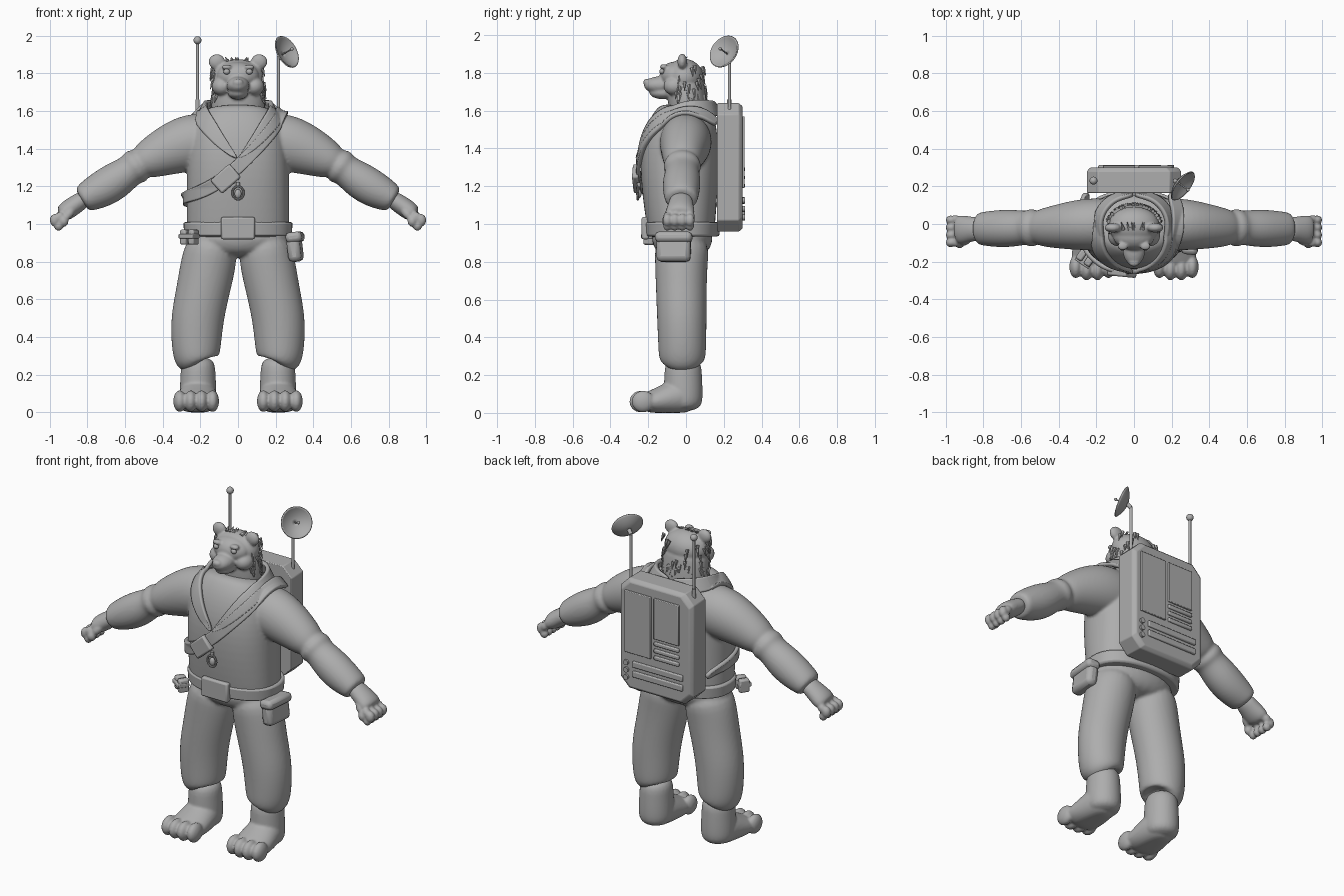
import bpy, bmesh, math, random
from mathutils import Vector, Matrix, Euler

cube = bpy.data.objects.get("Cube")
if cube:
    bpy.data.objects.remove(cube)

grey = bpy.data.materials.new("plain_grey")
grey.use_nodes = True
grey.diffuse_color = (0.42, 0.42, 0.42, 1)
grey.node_tree.nodes["Principled BSDF"].inputs["Base Color"].default_value = grey.diffuse_color
X, Y, Z = Vector((1, 0, 0)), Vector((0, 1, 0)), Vector((0, 0, 1))
parts = []


def finish(name, bm, *modifiers):
    """Turn a bmesh into a named object with a list of (type, settings)."""
    bmesh.ops.recalc_face_normals(bm, faces=bm.faces[:])
    mesh = bpy.data.meshes.new(name)
    bm.to_mesh(mesh)
    bm.free()
    mesh.materials.append(grey)
    obj = bpy.data.objects.new(name, mesh)
    bpy.context.scene.collection.objects.link(obj)
    for kind, settings in modifiers:
        mod = obj.modifiers.new(kind.lower(), kind)
        for key, value in settings.items():
            setattr(mod, key, value)
    parts.append(obj)
    return obj


def sculpt(name, bm, voxel=0.01, smooth=4):
    """Fuse overlapping volumes into one smooth skin."""
    return finish(name, bm, ("SUBSURF", dict(levels=2, render_levels=2)),
                  ("REMESH", dict(mode="VOXEL", voxel_size=voxel, use_smooth_shade=True)),
                  ("SMOOTH", dict(factor=0.5, iterations=smooth)))


def loft(bm, rings, ref=X, power=2, seg=24, caps=True, side=1):
    """Skin rings of (x, y, z, half width along ref, other half width)."""
    pts = [Vector((r[0] * side, r[1], r[2])) for r in rings]
    loops = []
    for i, r in enumerate(rings):
        t = (pts[min(i + 1, len(pts) - 1)] - pts[max(i - 1, 0)]).normalized()
        u = (ref - t * ref.dot(t)).normalized()
        v = t.cross(u)
        loop = []
        for k in range(seg):
            c, s = math.cos(math.tau * k / seg), math.sin(math.tau * k / seg)
            c = math.copysign(abs(c) ** (2 / power), c)
            s = math.copysign(abs(s) ** (2 / power), s)
            loop.append(bm.verts.new(pts[i] + u * c * r[3] + v * s * r[4]))
        loops.append(loop)
    for a, b in zip(loops, loops[1:]):
        for k in range(seg):
            j = (k + 1) % seg
            bm.faces.new((a[k], a[j], b[j], b[k]))
    if caps:
        bm.faces.new(loops[0][::-1])
        bm.faces.new(loops[-1])


def ball(bm, center, radii):
    bmesh.ops.create_uvsphere(bm, u_segments=20, v_segments=12, radius=1,
                              matrix=Matrix.Translation(center) @ Matrix.Diagonal((*radii, 1)))


def rod(bm, p, q, r, tip=None, seg=12):
    loft(bm, [(*p, r, r), (*q, tip or r, tip or r)], Vector((0.3, 0.9, 0.2)), seg=seg)


def box(name, loc, size, rot=(0, 0, 0), bevel=0.01):
    bm = bmesh.new()
    m = Matrix.Translation(loc) @ Euler(rot).to_matrix().to_4x4() @ Matrix.Diagonal((*size, 1))
    bmesh.ops.create_cube(bm, size=1, matrix=m)
    return finish(name, bm, ("BEVEL", dict(width=bevel, segments=2)))


def ribbon(name, edge_a, edge_b, thick):
    """Cloth strip between two edges, laid on the jacket."""
    bm = bmesh.new()
    a, b = ([bm.verts.new(p) for p in e] for e in (edge_a, edge_b))
    for i in range(len(a) - 1):
        bm.faces.new((a[i], a[i + 1], b[i + 1], b[i]))
    return finish(name, bm, ("SUBSURF", dict(levels=3, render_levels=3)),
                  ("SHRINKWRAP", dict(target=jacket, wrap_mode="OUTSIDE", offset=0.01)),
                  ("SOLIDIFY", dict(thickness=thick, offset=0)))


# Jacket: torso with puffed sleeves, pinched at the elbow seams
bm = bmesh.new()
loft(bm, [(0, -.02, .93, .27, .17), (0, -.025, .97, .275, .18), (0, -.035, 1.2, .275, .205),
          (0, -.035, 1.38, .27, .21), (0, -.02, 1.5, .25, .19), (0, 0, 1.57, .21, .165),
          (0, .01, 1.62, .16, .13)], power=2.4)
for side in (1, -1):
    loft(bm, [(.08, 0, 1.44, .13, .13), (.2, 0, 1.44, .14, .155), (.3, -.005, 1.42, .135, .15),
              (.42, -.015, 1.37, .115, .122), (.5, -.02, 1.33, .098, .096),
              (.515, -.02, 1.322, .085, .08), (.53, -.02, 1.312, .1, .094),
              (.555, -.02, 1.297, .1, .094), (.57, -.02, 1.285, .088, .082),
              (.64, -.022, 1.235, .1, .1), (.72, -.025, 1.185, .1, .1),
              (.8, -.025, 1.145, .09, .082), (.825, -.025, 1.13, .085, .07),
              (.83, -.025, 1.127, .05, .045)], Y, side=side)
jacket = sculpt("jacket", bm, 0.009)

# Trousers gathered at the ankles
bm = bmesh.new()
loft(bm, [(0, -.02, .98, .265, .165), (0, -.02, .9, .275, .165), (0, -.02, .82, .17, .12)])
for side in (1, -1):
    loft(bm, [(.13, -.02, .94, .13, .15), (.155, -.025, .8, .15, .14),
              (.185, -.025, .65, .142, .135), (.217, -.022, .5, .142, .132),
              (.222, -.02, .36, .133, .128), (.22, -.02, .285, .122, .125),
              (.215, -.02, .262, .105, .105), (.21, -.02, .26, .06, .06)], side=side)
sculpt("trousers", bm)

# Hands with curled fingers and thumb
for side, label in ((1, "left"), (-1, "right")):
    bm = bmesh.new()
    loft(bm, [(.8, -.025, 1.145, .06, .045), (.86, -.027, 1.105, .065, .05),
              (.91, -.03, 1.07, .078, .052), (.945, -.033, 1.045, .075, .04)], Y, side=side)
    for k in range(4):
        y = .025 - .04 * k
        rod(bm, (.925 * side, y, 1.06), (.97 * side, y - .004, 1.015), .027)
        ball(bm, (.972 * side, y - .004, 1.02), (.027, .025, .034))
        ball(bm, (.952 * side, y - .004, .99), (.025, .022, .026))
    rod(bm, (.87 * side, -.07, 1.09), (.92 * side, -.105, 1.025), .027)
    ball(bm, (.925 * side, -.105, 1.015), (.026, .024, .03))
    sculpt(label + "_hand", bm, 0.007, 3)

    # Feet with four toes and a flat sole
    bm = bmesh.new()
    loft(bm, [(.212, -.015, .3, .09, .095), (.212, -.015, .2, .093, .1),
              (.212, -.015, .1, .1, .105), (.212, -.015, .005, .095, .1)], side=side)
    loft(bm, [(.212, .04, .1, .09, .1), (.213, -.06, .085, .105, .095),
              (.217, -.15, .06, .115, .07), (.222, -.24, .05, .11, .05)], side=side)
    for k in range(4):
        x = .222 + .058 * (k - 1.5)
        ball(bm, (x * side, -.245 + .012 * abs(k - 1.5), .06), (.035, .062, .058))
    for v in bm.verts:
        v.co.z = max(v.co.z, 0)
    sculpt(label + "_foot", bm, 0.008, 3)

# Head: neck, skull, muzzle and ears
bm = bmesh.new()
loft(bm, [(0, .02, 1.52, .135, .1), (0, .01, 1.62, .145, .105), (0, 0, 1.72, .14, .1),
          (0, 0, 1.78, .12, .09)])
ball(bm, (0, -.01, 1.775), (.14, .105, .1))
ball(bm, (0, -.06, 1.785), (.115, .08, .075))
ball(bm, (0, -.13, 1.735), (.062, .095, .048))
ball(bm, (0, -.12, 1.695), (.055, .075, .035))
ball(bm, (0, -.205, 1.75), (.03, .022, .02))
for side in (1, -1):
    ball(bm, (.112 * side, -.02, 1.86), (.045, .026, .042))
    ball(bm, (.085 * side, -.06, 1.73), (.055, .06, .05))
    ball(bm, (.06 * side, -.118, 1.832), (.028, .022, .014))
head = sculpt("head", bm, 0.007, 3)

for side, label in ((1, "left"), (-1, "right")):
    bm = bmesh.new()
    ball(bm, (.06 * side, -.127, 1.808), (.017, .014, .015))
    finish(label + "_eye", bm)

# Fur tufts around the neck and crown
random.seed(4)
bm = bmesh.new()
for k in range(60):
    angle, z = random.uniform(-.6, math.pi + .6), random.uniform(1.63, 1.82)
    out = Vector((math.cos(angle), math.sin(angle), 0))
    p = Vector((out.x * .135, out.y * .098, z))
    rod(bm, p + Z * .02, p + out * .016 - Z * .025, .011, .001, 6)
for k in range(10):
    x = random.uniform(-.06, .06)
    rod(bm, (x, -.03, 1.865), (x * 1.2, .01, 1.885), .01, .001, 6)
finish("fur_tufts", bm)

# Open collar
top = [(0, .15, 1.645), (.1, .135, 1.65), (.175, .05, 1.655), (.175, -.06, 1.635),
       (.125, -.16, 1.555), (.06, -.225, 1.44), (.004, -.255, 1.36)]
low = [(0, .175, 1.57), (.14, .155, 1.57), (.215, .05, 1.585), (.22, -.08, 1.55),
       (.17, -.185, 1.47), (.09, -.24, 1.39), (.004, -.258, 1.34)]
for side, label in ((1, "left"), (-1, "right")):
    ribbon(label + "_collar", *([(x * side, y, z) for x, y, z in e] for e in (top, low)), 0.022)

# Shoulder strap
path = [Vector(p) for p in ((.2, .17, 1.53), (.235, .08, 1.6), (.235, -.05, 1.595),
        (.18, -.18, 1.5), (.08, -.25, 1.38), (-.05, -.258, 1.255), (-.17, -.225, 1.18),
        (-.265, -.12, 1.145), (-.285, .02, 1.13), (-.25, .17, 1.1))]
edges = [], []
for i, p in enumerate(path):
    t = path[min(i + 1, len(path) - 1)] - path[max(i - 1, 0)]
    across = t.cross(p - Vector((0, -.03, 1.3))).normalized() * .036
    edges[0].append(p + across)
    edges[1].append(p - across)
ribbon("shoulder_strap", *edges, 0.022)
box("strap_buckle", (-.065, -.262, 1.24), (.135, .035, .095), (0, -.72, -.1))

# Pendant
bm = bmesh.new()
ball(bm, (0, -.25, 1.16), (.018, .014, .025))
loop = [(.03 * math.cos(a), -.255, 1.165 + .035 * math.sin(a))
        for a in (math.tau * k / 16 for k in range(17))]
for p, q in zip(loop, loop[1:]):
    rod(bm, p, q, .006, seg=8)
rod(bm, (0, -.25, 1.195), (0, -.25, 1.22), .01)
finish("pendant", bm)

# Belt, buckle and pouches
bm = bmesh.new()
loft(bm, [(0, -.018, .935, .285, .195), (0, -.018, 1.01, .29, .2)], power=2.3, seg=48)
finish("belt", bm, ("BEVEL", dict(width=.01, segments=2)))
box("belt_buckle", (0, -.215, .978), (.18, .04, .118))
box("hip_pouch", (.302, -.065, .875), (.07, .18, .15), (0, -.12, -.1), .025)
box("hip_pouch_flap", (.303, -.065, .93), (.085, .195, .055), (0, -.12, -.1), .02)
for k, dx in enumerate((-.021, .021)):
    box("small_pouch_" + "ab"[k], (-.258 + dx, -.18 - dx * .7, .93), (.038, .06, .08), (0, 0, -.6))
box("small_pouch_band", (-.26, -.185, .935), (.09, .07, .025), (0, 0, -.6), .005)

# Backpack: eight-sided case with a chamfered rear
def case_ring(w, h, c):
    return [(sx * a, 1.3 + sz * b) for sx, sz, flip in ((1, 1, 0), (-1, 1, 1), (-1, -1, 0), (1, -1, 1))
            for a, b in ((w, h - c), (w - c, h))[::-1 if flip else 1]]


bm = bmesh.new()
loops = [[bm.verts.new((x, y, z)) for x, z in case_ring(w, h, .06)]
         for y, w, h in ((.165, .25, .34), (.28, .25, .34), (.3, .232, .322))]
for a, b in zip(loops, loops[1:]):
    for k in range(8):
        bm.faces.new((a[k], a[k - 1], b[k - 1], b[k]))
bm.faces.new(loops[0])
bm.faces.new(loops[-1])
finish("backpack", bm, ("BEVEL", dict(width=.005, segments=2)))

# Rear panels, vents and knobs
box("tall_panel", (.115, .302, 1.38), (.18, .018, .38), bevel=.004)
box("short_panel", (-.08, .302, 1.445), (.17, .018, .25), bevel=.004)
for k in range(3):
    box("vent_" + "abc"[k], (-.08, .302, 1.29 - .043 * k), (.17, .02, .024), bevel=.006)
    bm = bmesh.new()
    z = 1.125 - .045 * k
    rod(bm, (.195, .29, z), (.195, .312, z), .016)
    finish("knob_" + "abc"[k], bm)
for k in range(2):
    box("slot_" + "ab"[k], (-.02, .302, 1.125 - .06 * k), (.34, .02, .038), bevel=.006)

# Antenna and dish
bm = bmesh.new()
rod(bm, (-.215, .23, 1.6), (-.215, .23, 1.98), .008)
rod(bm, (-.215, .23, 1.6), (-.215, .23, 1.66), .012)
ball(bm, (-.215, .23, 1.975), (.021, .021, .021))
finish("antenna", bm)
aim = Vector((.72, -.55, .4)).normalized()
hub = Vector((.235, .22, 1.9))
bm = bmesh.new()
loft(bm, [(*(hub + aim * .035 * f * f), .09 * f, .09 * f) for f in (.02, .25, .5, .75, .92, 1)],
     Z, seg=32, caps=False)
finish("dish", bm, ("SOLIDIFY", dict(thickness=.007, offset=0)))
bm = bmesh.new()
rod(bm, (.215, .23, 1.6), (.215, .23, 1.88), .009)
rod(bm, (.215, .23, 1.88), hub, .012)
rod(bm, hub, hub + aim * .07, .004)
ball(bm, hub + aim * .07, (.009, .009, .009))
finish("dish_mast", bm)

# Smooth shading with crisp edges
bpy.ops.object.select_all(action="DESELECT")
for obj in parts:
    obj.select_set(True)
bpy.context.view_layer.objects.active = parts[0]
bpy.ops.object.shade_smooth_by_angle(angle=math.radians(35))
